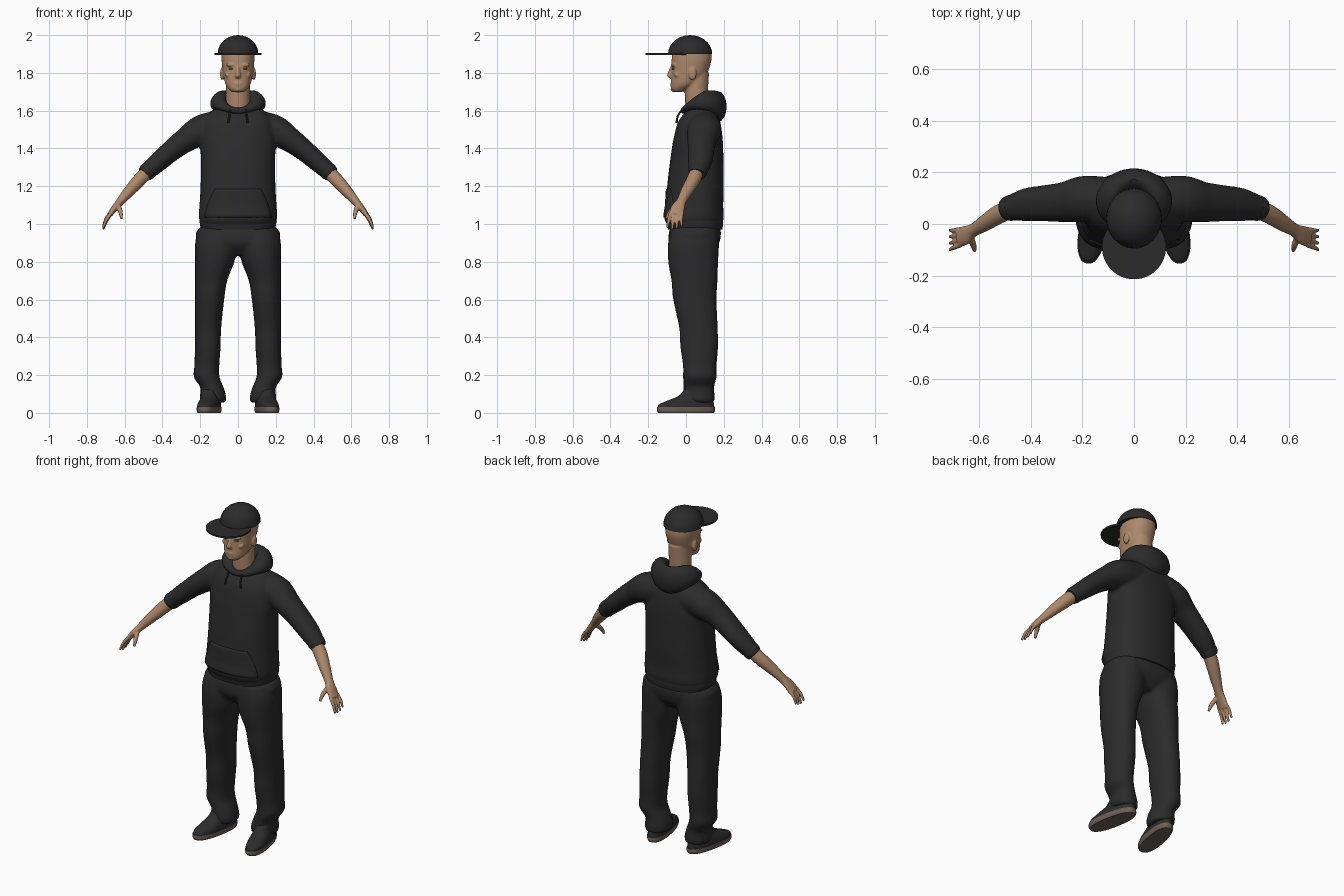
import bpy
import bmesh
from math import sin, cos, pi, radians
from mathutils import Vector, Matrix

default = bpy.data.objects.get("Cube")
if default:
    bpy.data.objects.remove(default)


def material(name, colour):
    mat = bpy.data.materials.new(name)
    mat.use_nodes = True
    mat.diffuse_color = (*colour, 1)
    mat.node_tree.nodes["Principled BSDF"].inputs["Base Color"].default_value = (*colour, 1)
    return mat


CLOTH = material("charcoal_cloth", (0.024, 0.024, 0.025))
SHOE = material("shoe_black", (0.026, 0.025, 0.025))
SOLE = material("sole_taupe", (0.15, 0.115, 0.095))
SKIN = material("skin_tan", (0.42, 0.25, 0.15))
EYE = material("eye_brown", (0.20, 0.13, 0.09))


def resample(sections, steps=5):
    """Smooth Catmull-Rom path through section tuples (x, y, z, depth, width)."""
    out, last = [], len(sections) - 1
    for i in range(last):
        a, b, c, d = (sections[max(0, min(last, i + k))] for k in (-1, 0, 1, 2))
        for j in range(steps):
            t = j / steps
            out.append([0.5 * (2 * q + (r - p) * t + (2 * p - 5 * q + 4 * r - s) * t ** 2
                               + (3 * q - p - 3 * r + s) * t ** 3)
                        for p, q, r, s in zip(a, b, c, d)])
    return out + [list(sections[-1])]


def loft(bm, sections, side=1, flat=False, power=2.0, sides=28):
    """Closed tube; rings are level when flat, else square to the path."""
    path = resample(sections)
    for p in path:
        p[0] *= side
    centres = [Vector(p[:3]) for p in path]
    rings = []
    for i, p in enumerate(path):
        tangent = centres[min(i + 1, len(path) - 1)] - centres[max(i - 1, 0)]
        tangent = Vector((0, 0, 1)) if flat else tangent.normalized()
        u = Vector((0, 1, 0))
        u = (u - tangent * u.dot(tangent)).normalized()
        v = tangent.cross(u)
        ring = []
        for k in range(sides):
            c, s = cos(2 * pi * k / sides), sin(2 * pi * k / sides)
            c = (1 if c > 0 else -1) * abs(c) ** (2 / power)
            s = (1 if s > 0 else -1) * abs(s) ** (2 / power)
            ring.append(bm.verts.new(centres[i] + u * c * p[3] + v * s * p[4]))
        rings.append(ring)
    for low, high in zip(rings, rings[1:]):
        for k in range(sides):
            n = (k + 1) % sides
            bm.faces.new((low[k], low[n], high[n], high[k]))
    bm.faces.new(rings[0])
    bm.faces.new(rings[-1])


def ball(bm, centre, size):
    matrix = Matrix.Translation(centre) @ Matrix.Diagonal((*size, 1))
    bmesh.ops.create_uvsphere(bm, u_segments=24, v_segments=14, radius=1, matrix=matrix)


def finish(bm, name, mat, voxel=0, relax=3):
    """Make the object; a voxel size fuses overlapping shells into one skin."""
    bmesh.ops.recalc_face_normals(bm, faces=bm.faces[:])
    mesh = bpy.data.meshes.new(name)
    bm.to_mesh(mesh)
    bm.free()
    mesh.materials.append(mat)
    obj = bpy.data.objects.new(name, mesh)
    bpy.context.collection.objects.link(obj)
    bpy.ops.object.select_all(action="DESELECT")
    obj.select_set(True)
    bpy.context.view_layer.objects.active = obj
    bpy.ops.object.shade_smooth_by_angle(angle=radians(40))
    if voxel:
        remesh = obj.modifiers.new("fuse", "REMESH")
        remesh.mode = "VOXEL"
        remesh.voxel_size = voxel
        remesh.use_smooth_shade = True
        smooth = obj.modifiers.new("relax", "SMOOTH")
        smooth.iterations = relax
    return obj


# Sweater: body and both sleeves fused
TORSO = [(0, .048, .985, .14, .19), (0, .042, 1.03, .157, .207), (0, .045, 1.1, .152, .204),
         (0, .05, 1.2, .15, .198), (0, .058, 1.35, .14, .197), (0, .064, 1.45, .13, .2),
         (0, .07, 1.54, .112, .185), (0, .08, 1.59, .085, .15), (0, .085, 1.625, .05, .1)]
SLEEVE = [(.08, .1, 1.52, .08, .085), (.19, .097, 1.495, .09, .084), (.27, .085, 1.45, .078, .067),
          (.35, .08, 1.39, .07, .057), (.42, .074, 1.33, .064, .052), (.488, .06, 1.27, .046, .045)]
bm = bmesh.new()
loft(bm, TORSO, flat=True, power=2.4, sides=48)
for side in (1, -1):
    loft(bm, SLEEVE, side)
finish(bm, "sweater", CLOTH, voxel=.009, relax=5)

# Ribbed hem and cuffs
bm = bmesh.new()
loft(bm, [(0, .049, .972, .143, .196), (0, .048, 1.0, .148, .202), (0, .045, 1.025, .15, .203)],
     flat=True, power=2.4, sides=48)
finish(bm, "sweater_hem", CLOTH)
bm = bmesh.new()
for side in (1, -1):
    loft(bm, [(.47, .064, 1.286, .05, .047), (.482, .061, 1.275, .05, .047),
              (.495, .057, 1.262, .044, .042)], side)
finish(bm, "sleeve_cuffs", CLOTH)

# Pouch pocket following the belly
bm = bmesh.new()
dense = resample(TORSO, 12)
rows = []
for i in range(13):
    f = i / 12
    z = 1.035 + .15 * f
    near = min(dense, key=lambda p: abs(p[2] - z))
    half = .175 - .055 * f ** 1.5
    row = []
    for k in range(21):
        x = half * (k / 10 - 1)
        depth = near[3] * (1 - abs(x / near[4]) ** 2.4) ** (1 / 2.4)
        row.append(bm.verts.new((x, near[1] - depth - .001, z)))
    rows.append(row)
for low, high in zip(rows, rows[1:]):
    for k in range(20):
        bm.faces.new((low[k], low[k + 1], high[k + 1], high[k]))
pocket = finish(bm, "pouch_pocket", CLOTH)
thick = pocket.modifiers.new("thickness", "SOLIDIFY")
thick.thickness = .008
thick.offset = 0

# Hood: a collar roll that swells and droops at the back
bm = bmesh.new()
rings = []
for i in range(48):
    t = 2 * pi * i / 48
    back = (1 - cos(t)) / 2
    mid = sin(t) ** 2
    centre = Vector((sin(t) * .103, .08 - cos(t) * .092, 1.6 + .022 * back + .038 * mid))
    out = Vector((sin(t), -cos(t), 0))
    wide = .018 + .025 * back + .012 * mid
    tall = .016 + .064 * back ** 2 + .014 * mid
    ring = []
    for k in range(16):
        a = 2 * pi * k / 16
        lean = -.012 * sin(a) * mid
        ring.append(bm.verts.new(centre + out * (cos(a) * wide + lean) + Vector((0, 0, sin(a) * tall))))
    rings.append(ring)
for i in range(48):
    for k in range(16):
        n, j = (k + 1) % 16, (i + 1) % 48
        bm.faces.new((rings[i][k], rings[i][n], rings[j][n], rings[j][k]))
finish(bm, "hood", CLOTH)

# Drawstrings
bm = bmesh.new()
for side in (1, -1):
    loft(bm, [(.042, -.022, 1.605, .005, .005), (.046, -.044, 1.57, .005, .005),
              (.052, -.05, 1.535, .006, .006)], side, sides=8)
finish(bm, "drawstrings", CLOTH)

# Trousers: hips and legs fused
LEG = [(.108, .045, .97, .125, .1), (.113, .04, .9, .135, .114), (.123, .038, .8, .132, .104),
       (.142, .045, .7, .122, .085), (.15, .047, .6, .115, .077), (.158, .066, .45, .102, .069),
       (.16, .07, .35, .1, .068), (.165, .073, .25, .089, .066), (.166, .073, .19, .089, .068),
       (.138, .068, .135, .081, .062), (.132, .068, .085, .084, .07), (.132, .071, .055, .078, .066)]
bm = bmesh.new()
loft(bm, [(0, .05, 1.0, .125, .18), (0, .047, .95, .138, .224), (0, .042, .89, .13, .2),
          (0, .045, .835, .085, .08)], flat=True, power=2.4, sides=40)
for side in (1, -1):
    loft(bm, LEG, side, flat=True, power=2.2)
finish(bm, "trousers", CLOTH, voxel=.01, relax=4)


# Shoes, toes turned slightly out
def shoe_part(name, sections, mat, power):
    bm = bmesh.new()
    for side in (1, -1):
        part = bmesh.new()
        loft(part, sections, flat=True, power=power, sides=36)
        turn = Matrix.Translation((side * .153, 0, 0)) @ Matrix.Rotation(side * radians(11), 4, "Z")
        part.transform(turn)
        scratch = bpy.data.meshes.new("scratch")
        part.to_mesh(scratch)
        part.free()
        bm.from_mesh(scratch)
        bpy.data.meshes.remove(scratch)
    finish(bm, name, mat)


shoe_part("shoe_soles", [(0, 0, 0, .15, .052), (0, 0, .012, .156, .056), (0, 0, .03, .155, .056)], SOLE, 2.4)
shoe_part("shoe_uppers", [(0, 0, .028, .153, .055), (0, .003, .045, .148, .054), (0, .025, .066, .122, .05),
                          (0, .05, .09, .09, .046), (0, .065, .13, .07, .044)], SHOE, 2.3)

# Head: skull, neck, nose, brows, lips and ears fused
bm = bmesh.new()
loft(bm, [(0, -.045, 1.698, .022, .03), (0, -.032, 1.715, .047, .05), (0, -.01, 1.74, .07, .066),
          (0, .012, 1.78, .09, .076), (0, .024, 1.83, .101, .083), (0, .03, 1.88, .105, .087),
          (0, .03, 1.93, .095, .08), (0, .03, 1.97, .05, .04)], flat=True, power=2.2, sides=40)
loft(bm, [(0, .062, 1.55, .06, .068), (0, .055, 1.65, .06, .063), (0, .055, 1.72, .062, .063),
          (0, .06, 1.8, .062, .062)], flat=True)
loft(bm, [(0, -.074, 1.835, .008, .008), (0, -.08, 1.81, .013, .01), (0, -.083, 1.784, .017, .016),
          (0, -.075, 1.772, .01, .012)], flat=True, sides=16)
ball(bm, (0, -.073, 1.744), (.028, .011, .006))
ball(bm, (0, -.071, 1.734), (.023, .012, .006))
ball(bm, (0, -.066, 1.712), (.022, .016, .012))
for side in (1, -1):
    ball(bm, (side * .036, -.066, 1.842), (.028, .014, .009))
    ball(bm, (side * .05, -.046, 1.79), (.02, .018, .016))
    ball(bm, (side * .084, .035, 1.795), (.011, .021, .034))
finish(bm, "head", SKIN, voxel=.005)

# Eyes
bm = bmesh.new()
for side in (1, -1):
    ball(bm, (side * .037, -.067, 1.822), (.014, .008, .005))
finish(bm, "eyes", EYE)

# Forearms and hands with splayed fingers
bm = bmesh.new()
for side in (1, -1):
    loft(bm, [(.455, .068, 1.3, .036, .036), (.52, .04, 1.235, .037, .036), (.575, .005, 1.175, .032, .03),
              (.622, -.024, 1.12, .026, .022), (.652, -.043, 1.085, .037, .018),
              (.68, -.054, 1.048, .036, .014)], side)
    for i in range(4):
        o = .02 * i - .03
        drop = (.008, 0, .004, .016)[i]
        loft(bm, [(.668, -.05 + o, 1.062, .01, .01), (.697, -.058 + o * 1.1, 1.015 + drop, .009, .009),
                  (.714, -.062 + o * 1.25, .972 + drop, .006, .006)], side, sides=12)
    loft(bm, [(.636, -.045, 1.1, .014, .014), (.622, -.082, 1.065, .012, .012),
              (.617, -.104, 1.028, .007, .007)], side, sides=12)
finish(bm, "forearms_and_hands", SKIN, voxel=.004, relax=2)

# Cap crown and flat brim
bm = bmesh.new()
ball(bm, (0, .022, 1.899), (.108, .117, .101))
cut = bmesh.ops.bisect_plane(bm, geom=bm.verts[:] + bm.edges[:] + bm.faces[:], plane_co=(0, 0, 1.899),
                             plane_no=(0, 0, -1), clear_outer=True)
bmesh.ops.holes_fill(bm, edges=[e for e in bm.edges if e.is_boundary])
finish(bm, "cap_crown", CLOTH)
bm = bmesh.new()
loft(bm, [(0, -.09, 1.894, .123, .123), (0, -.09, 1.904, .124, .124)], flat=True, sides=48)
finish(bm, "cap_brim", CLOTH)
